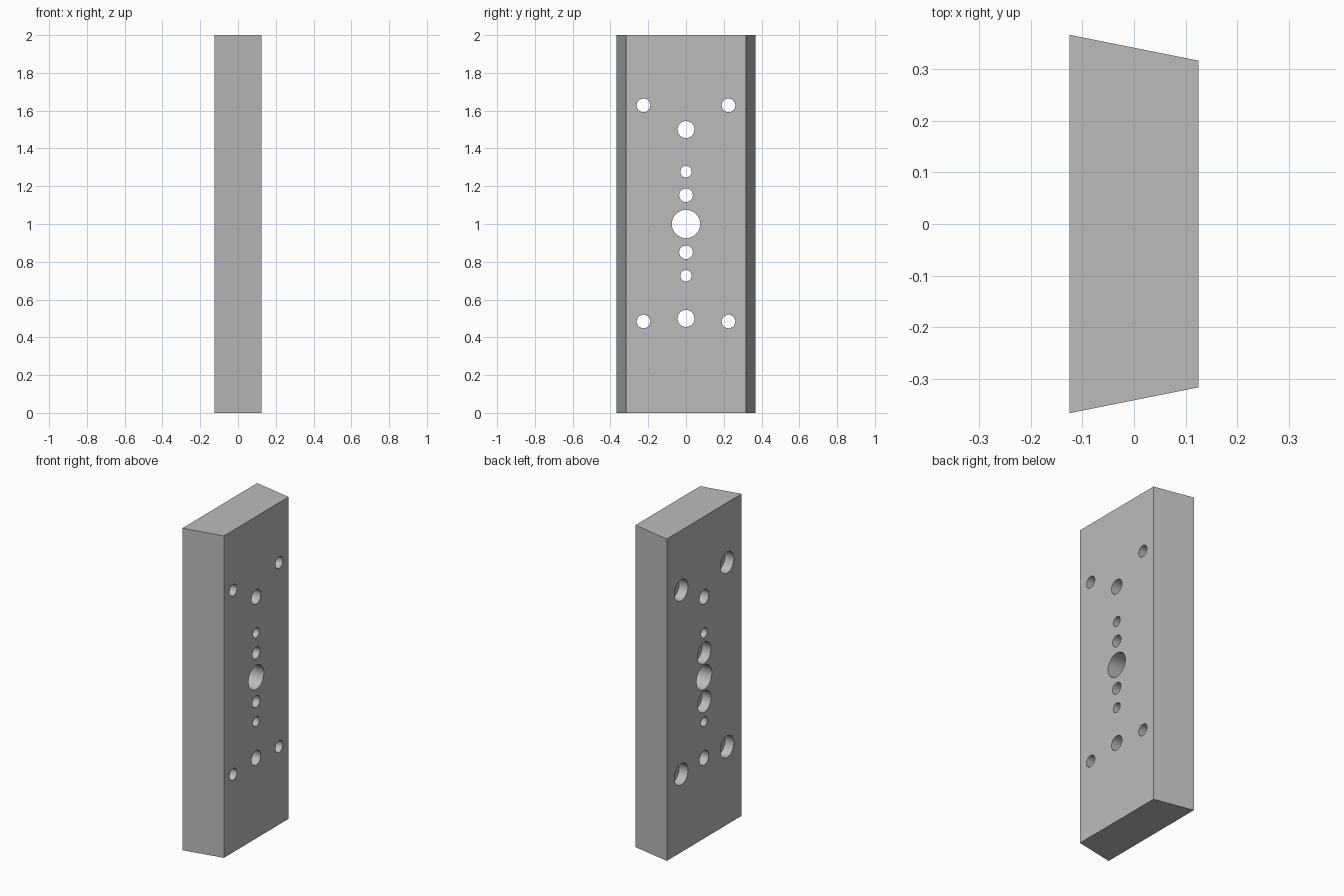
import bpy, bmesh, math
from mathutils import Matrix, Vector

cube = bpy.data.objects.get("Cube")
if cube:
    bpy.data.objects.remove(cube, do_unlink=True)

HALF_T, WIDE, NARROW, HEIGHT = 0.125, 0.367, 0.317, 2.0
CBORE_R, CBORE_DEPTH = 0.066, 0.06

grey = bpy.data.materials.new("plain grey")
grey.use_nodes = True
colour = (0.5, 0.5, 0.5, 1)
grey.diffuse_color = colour
grey.node_tree.nodes["Principled BSDF"].inputs["Base Color"].default_value = colour


def make_object(name, bm):
    bmesh.ops.recalc_face_normals(bm, faces=bm.faces)
    mesh = bpy.data.meshes.new(name)
    bm.to_mesh(mesh)
    bm.free()
    mesh.materials.append(grey)
    obj = bpy.data.objects.new(name, mesh)
    bpy.context.collection.objects.link(obj)
    return obj


def drill_set(name, holes, x0, x1):
    """Cylinders along x, one for each (y, z, radius)."""
    bm = bmesh.new()
    for y, z, r in holes:
        place = Matrix.Translation(((x0 + x1) / 2, y, z)) @ Matrix.Rotation(math.pi / 2, 4, 'Y')
        bmesh.ops.create_cone(bm, cap_ends=True, segments=48, radius1=r, radius2=r,
                              depth=x1 - x0, matrix=place)
    obj = make_object(name, bm)
    obj.hide_render = True
    return obj


# Trapezoid section extruded upwards
bm = bmesh.new()
section = [(-HALF_T, -WIDE), (HALF_T, -NARROW), (HALF_T, NARROW), (-HALF_T, WIDE)]
base = bm.faces.new([bm.verts.new((x, y, 0)) for x, y in section])
top = bmesh.ops.extrude_face_region(bm, geom=[base], use_keep_orig=True)
bmesh.ops.translate(bm, vec=Vector((0, 0, HEIGHT)),
                    verts=[v for v in top["geom"] if isinstance(v, bmesh.types.BMVert)])
plate = make_object("mounting_plate", bm)

# Hole pattern: corner and inner screws are counterbored, the rest are plain
screws = [(y, z, 0.036) for y in (-0.225, 0.225) for z in (0.484, 1.628)]
screws += [(0, z, 0.036) for z in (0.85, 1.152)]
plain = [(0, 1, 0.075)]
plain += [(0, z, 0.045) for z in (0.5, 1.5)]
plain += [(0, z, 0.03) for z in (0.726, 1.277)]

cutters = [
    drill_set("through_hole_cutter", screws + plain, -0.3, 0.3),
    drill_set("counterbore_cutter", [(y, z, CBORE_R) for y, z, r in screws],
              -0.3, -HALF_T + CBORE_DEPTH),
]
bpy.ops.object.select_all(action='DESELECT')
plate.select_set(True)
bpy.context.view_layer.objects.active = plate
for cutter in cutters:
    mod = plate.modifiers.new(cutter.name, 'BOOLEAN')
    mod.operation = 'DIFFERENCE'
    mod.solver = 'EXACT'
    mod.object = cutter
    bpy.ops.object.modifier_apply(modifier=mod.name)
    bpy.data.objects.remove(cutter, do_unlink=True)

# Round bores, crisp rims
bpy.ops.object.shade_smooth_by_angle(angle=math.radians(30))
